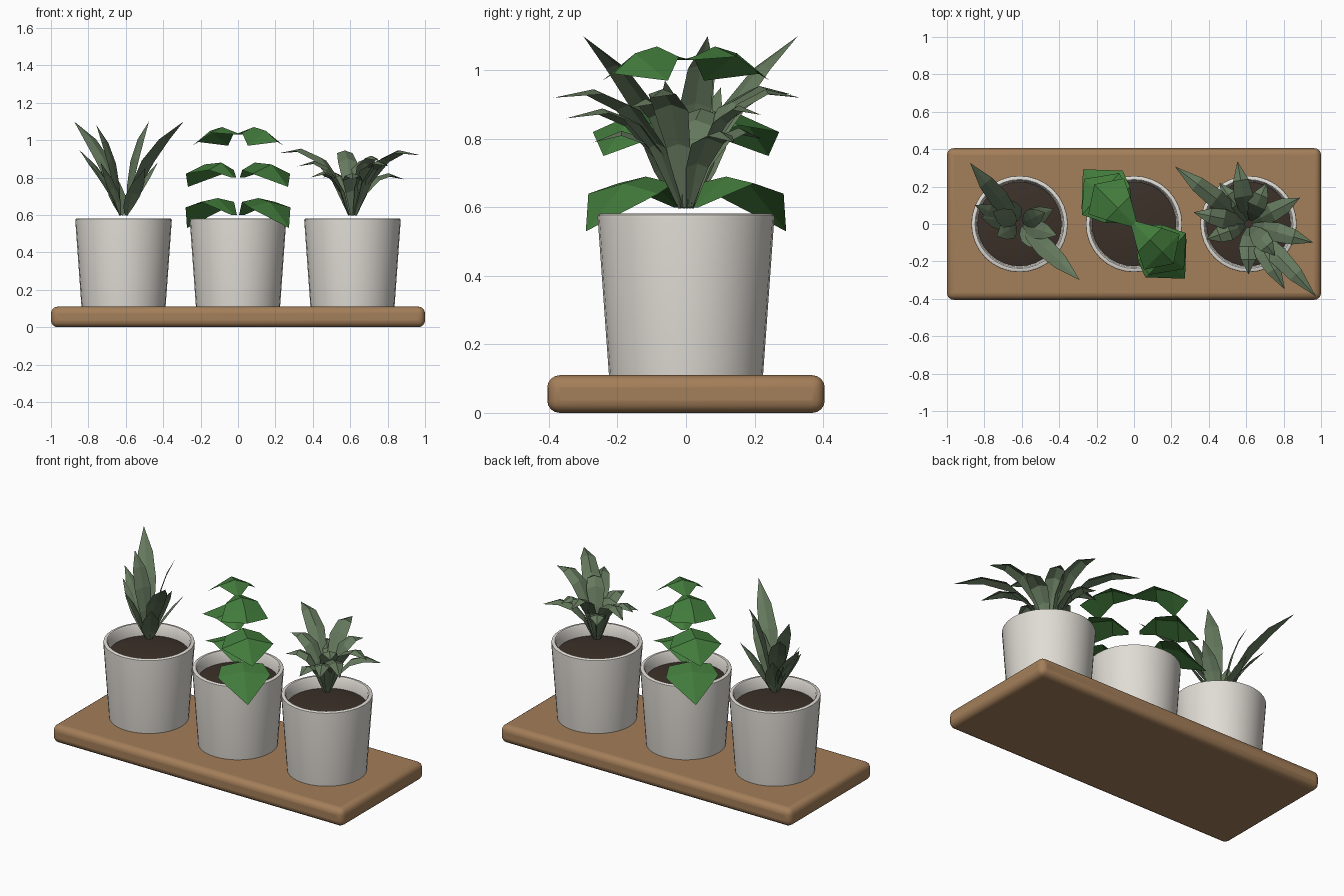
import bpy, bmesh, math
from mathutils import Vector

cube = bpy.data.objects.get("Cube")
if cube:
    bpy.data.objects.remove(cube, do_unlink=True)


def material(name, rgb):
    m = bpy.data.materials.new(name)
    m.use_nodes = True
    m.diffuse_color = (*rgb, 1)
    bsdf = next(n for n in m.node_tree.nodes if n.type == "BSDF_PRINCIPLED")
    bsdf.inputs["Base Color"].default_value = (*rgb, 1)
    bsdf.inputs["Roughness"].default_value = 0.8
    return m


WOOD = material("warm wood", (0.37, 0.21, 0.10))
CERAMIC = material("off white ceramic", (0.74, 0.71, 0.66))
SOIL = material("dark soil", (0.045, 0.03, 0.022))
SAGE = material("sage leaf", (0.13, 0.19, 0.11))
GREEN = material("bright green leaf", (0.055, 0.20, 0.045))


def make_object(name, bm, mat, location=(0, 0, 0), smooth=False):
    mesh = bpy.data.meshes.new(name)
    bm.to_mesh(mesh)
    bm.free()
    mesh.materials.append(mat)
    obj = bpy.data.objects.new(name, mesh)
    obj.location = location
    bpy.context.collection.objects.link(obj)
    if smooth:
        bpy.ops.object.select_all(action="DESELECT")
        obj.select_set(True)
        bpy.context.view_layer.objects.active = obj
        bpy.ops.object.shade_smooth_by_angle(angle=math.radians(40))
    return obj


def lathe(name, profile, mat, x, steps=32):
    """Spin an (r, z) profile about the vertical axis."""
    bm = bmesh.new()
    verts = [bm.verts.new((r, 0, z)) for r, z in profile]
    edges = [bm.edges.new(pair) for pair in zip(verts, verts[1:])]
    bmesh.ops.spin(bm, geom=verts + edges, axis=(0, 0, 1), cent=(0, 0, 0),
                   angle=math.tau, steps=steps, use_duplicate=False)
    bmesh.ops.remove_doubles(bm, verts=bm.verts, dist=0.0005)
    bmesh.ops.recalc_face_normals(bm, faces=bm.faces)
    if mat == SOIL:
        for f in bm.faces:
            if f.normal.z < 0:
                f.normal_flip()
    return make_object(name, bm, mat, (x, 0, 0), True)


def add_leaf(bm, azimuth, stations):
    """Folded leaf: stations are (reach, height, half width, edge drop)."""
    a = math.radians(azimuth)
    out = Vector((math.cos(a), math.sin(a), 0))
    side = Vector((-out.y, out.x, 0))
    rows = []
    for reach, z, half, drop in stations:
        mid = out * reach + Vector((0, 0, z))
        fall = Vector((0, 0, drop))
        if half == 0:
            rows.append([bm.verts.new(mid)] * 3)
        else:
            rows.append([bm.verts.new(p) for p in
                         (mid - side * half - fall, mid, mid + side * half - fall)])
    for r0, r1 in zip(rows, rows[1:]):
        for i in (0, 1):
            loop = dict.fromkeys((r0[i], r1[i], r1[i + 1], r0[i + 1]))
            bm.faces.new(loop)


def blade(bm, azimuth, reach, tip_z, ctrl_reach, ctrl_lift, half, drop):
    """Narrow leaf that follows a quadratic arc from the crown to its tip."""
    base, tip = Vector((0.02, 0.60)), Vector((reach, tip_z))
    ctrl = Vector((reach * ctrl_reach, tip_z + ctrl_lift))
    stations = []
    for t, w in ((0, 0.2), (0.25, 0.7), (0.5, 1), (0.75, 0.8), (1, 0)):
        p = base * (1 - t) ** 2 + ctrl * 2 * t * (1 - t) + tip * t * t
        stations.append((p.x, p.y, half * w, drop * w))
    add_leaf(bm, azimuth, stations)


# Board
bm = bmesh.new()
bmesh.ops.create_cube(bm, size=1)
bmesh.ops.scale(bm, vec=(2, 0.81, 0.11), verts=bm.verts)
board = make_object("wooden_board", bm, WOOD, (0, 0, 0.055))
bevel = board.modifiers.new("rounded edges", "BEVEL")
bevel.width = 0.036
bevel.segments = 4
board.select_set(True)
bpy.context.view_layer.objects.active = board
bpy.ops.object.shade_smooth_by_angle(angle=math.radians(40))

# Pots and soil
SPOTS = {"left": 0.612, "middle": 0, "right": -0.612}
POT = [(0, 0.11), (0.225, 0.11), (0.258, 0.57), (0.257, 0.578), (0.25, 0.582),
       (0.238, 0.582), (0.231, 0.574), (0.224, 0.50), (0, 0.49)]
for label, x in SPOTS.items():
    lathe(label + "_pot", POT, CERAMIC, x)
    lathe(label + "_soil", [(0.226, 0.51), (0.16, 0.525), (0, 0.53)], SOIL, x)

# Arching plant: azimuth, reach, tip height
bm = bmesh.new()
for az, reach, z in ((-47, 0.53, 0.92), (142, 0.50, 0.93), (-16, 0.36, 0.92),
                     (100, 0.34, 0.92), (-61, 0.40, 0.86), (168, 0.30, 0.86),
                     (27, 0.31, 0.79), (200, 0.24, 0.80), (66, 0.24, 0.87),
                     (-90, 0.27, 0.79), (-50, 0.22, 0.89), (125, 0.27, 0.80)):
    blade(bm, az, reach, z, 0.35, 0.12, 0.052, 0.018)
make_object("arching_leaves", bm, SAGE, (SPOTS["left"], 0, 0))

# Upright plant
bm = bmesh.new()
for az, reach, z in ((129, 0.42, 1.10), (-43, 0.44, 1.10), (25, 0.15, 1.10),
                     (155, 0.16, 1.08), (157, 0.26, 0.95), (-17, 0.21, 0.97),
                     (24, 0.20, 0.88), (209, 0.14, 0.88), (-50, 0.18, 0.85),
                     (170, 0.21, 0.90), (120, 0.16, 0.85)):
    blade(bm, az, reach, z, 0.3, -0.14, 0.052, 0.015)
make_object("upright_leaves", bm, SAGE, (SPOTS["right"], 0, 0))

# Broad-leaved plant: three tiers of opposite folded leaves
TIERS = (
    (-47, ((0.03, 0.60, 0.02, 0), (0.16, 0.69, 0.12, 0.02),
           (0.25, 0.67, 0.15, 0.03), (0.40, 0.53, 0, 0))),
    (-42, ((0.03, 0.80, 0.02, 0), (0.12, 0.88, 0.10, 0.04),
           (0.24, 0.87, 0.15, 0.05), (0.36, 0.75, 0, 0))),
    (-45, ((0.00, 1.03, 0.02, 0), (0.12, 1.07, 0.09, 0.03),
           (0.21, 1.05, 0.135, 0.08), (0.30, 0.99, 0, 0))),
)
bm = bmesh.new()
for azimuth, stations in TIERS:
    for turn in (0, 180):
        add_leaf(bm, azimuth + turn, stations)
make_object("broad_leaves", bm, GREEN)
